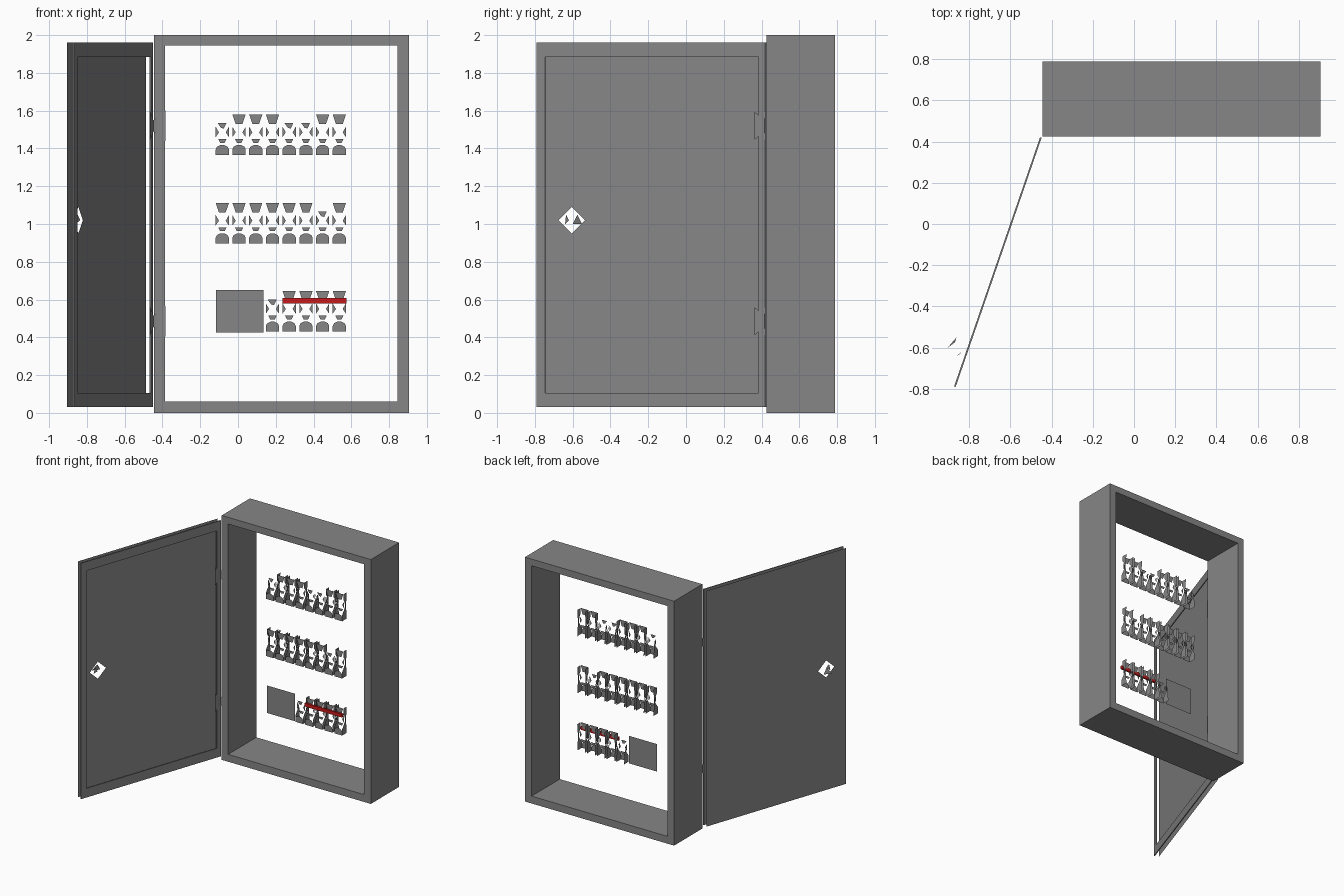
import bpy
from math import cos, sin, pi

cube = bpy.data.objects.get("Cube")
if cube:
    bpy.data.objects.remove(cube, do_unlink=True)


def material(name, colour):
    m = bpy.data.materials.new(name)
    m.use_nodes = True
    m.diffuse_color = colour
    m.node_tree.nodes["Principled BSDF"].inputs["Base Color"].default_value = colour
    return m


GREY = material("steel grey", (0.24, 0.24, 0.24, 1))
RED = material("busbar red", (0.6, 0.01, 0.01, 1))


def mesh(name, polys, mat=GREY, thickness=0):
    """One object from a list of polygons, each a list of points."""
    verts, faces = [], []
    for p in polys:
        faces.append(list(range(len(verts), len(verts) + len(p))))
        verts += p
    me = bpy.data.meshes.new(name)
    me.from_pydata(verts, [], faces)
    me.materials.append(mat)
    ob = bpy.data.objects.new(name, me)
    bpy.context.collection.objects.link(ob)
    if thickness:
        mod = ob.modifiers.new("thickness", "SOLIDIFY")
        mod.thickness = thickness
        mod.offset = 0
    return ob


def box(name, x0, x1, y0, y1, z0, z1, mat=GREY):
    bpy.ops.mesh.primitive_cube_add(size=1, location=((x0 + x1) / 2, (y0 + y1) / 2, (z0 + z1) / 2))
    ob = bpy.context.object
    ob.name = name
    ob.scale = (x1 - x0, y1 - y0, z1 - z0)
    ob.data.materials.append(mat)
    return ob


def rect(a0, a1, z0, z1):
    return [(a0, z0), (a1, z0), (a1, z1), (a0, z1)]


def ring(outer, inner):
    """Four mitred quads between two rectangles."""
    return [[outer[i], outer[(i + 1) % 4], inner[(i + 1) % 4], inner[i]] for i in range(4)]


# Cabinet: mitred frame extruded from front to back, open through the middle
FRONT, BACK = 0.425, 0.79
outer = rect(-0.445, 0.905, 0, 2)
inner = rect(-0.387, 0.845, 0.06, 1.945)
polys = []
for y in (FRONT, BACK):
    for q in ring(outer, inner):
        pts = [(x, y, z) for x, z in q]
        polys.append(pts if y == FRONT else pts[::-1])
for loop, flip in ((outer, False), (inner, True)):
    for i in range(4):
        (xa, za), (xb, zb) = loop[i], loop[(i + 1) % 4]
        q = [(xa, FRONT, za), (xa, BACK, za), (xb, BACK, zb), (xb, FRONT, zb)]
        polys.append(q[::-1] if flip else q)
mesh("cabinet_frame", polys)


# Open door: positions run along y, x follows the swing of the door
SLOPE = 0.345


def on_lip(y, z, out=0):
    return (-0.87 + (y + 0.79) * SLOPE + out, y, z)


def on_panel(y, z):
    return (-0.905 + (y + 0.778) * SLOPE, y, z)


# Outer sheet split at lock height to leave a diamond hole
lock_z = 1.02
y0, y1, z0, z1 = -0.778, 0.432, 0.03, 1.96
sheet = []
for edge, tip in ((z0, lock_z - 0.07), (z1, lock_z + 0.07)):
    p = [(y0, lock_z), (-0.675, lock_z), (-0.605, tip), (-0.535, lock_z),
         (y1, lock_z), (y1, edge), (y0, edge)]
    sheet.append([on_panel(*v) for v in p])
mesh("door_panel", sheet)

# Folded inner lip of the door
lip = ring(rect(-0.79, 0.42, 0.03, 1.96), rect(-0.745, 0.385, 0.105, 1.885))
mesh("door_lip", [[on_lip(*v) for v in q] for q in lip], thickness=0.008)

# Lock pieces showing in the hole
mesh("lock_knob", [[(-0.904, -0.6, 1.0), (-0.862, -0.55, 1.0), (-0.87, -0.575, 1.05)]])
mesh("lock_cam", [[(-0.86, -0.64, 1.0), (-0.835, -0.62, 1.02), (-0.85, -0.635, 1.05)]])

# Hinges: a tapered leaf on the frame and one on the door
for n, z in enumerate((0.485, 1.52)):
    frame_leaf = [(-0.385, 0.42, z - 0.08), (-0.385, 0.42, z + 0.08),
                  (-0.43, 0.418, z + 0.045), (-0.43, 0.418, z - 0.045)]
    link = [(-0.43, 0.418, z - 0.045), (-0.43, 0.418, z + 0.045),
            on_lip(0.415, z + 0.03, 0.006), on_lip(0.415, z - 0.03, 0.006)]
    door_leaf = [on_lip(0.415, z - 0.03, 0.006), on_lip(0.415, z + 0.03, 0.006),
                 on_lip(0.362, z + 0.075, 0.01), on_lip(0.362, z - 0.075, 0.01)]
    mesh(f"hinge_{n + 1}", [frame_leaf, link, door_leaf])


# Breakers: open shells with domed foot, tapered head and pinched side fins
FIN = [(0.59, 0), (0.53, 0), (0.53, 0.05), (0.56, 0.09), (0.57, 0.11), (0.56, 0.15),
       (0.545, 0.17), (0.545, 0.215), (0.59, 0.215), (0.58, 0.11)]
HALF = 0.035


def breaker(name, cx, z, full):
    foot = [(cx - HALF, 0.53, z), (cx + HALF, 0.53, z)]
    for i in range(6):
        a = pi * i / 5
        foot.append((cx + HALF * cos(a), 0.53, z + 0.03 + 0.024 * sin(a)))
    parts = [foot]
    if full:
        head = [(-HALF, 0.215), (HALF, 0.215), (0.018, 0.165), (-0.018, 0.165)]
    else:
        head = [(-0.025, 0.17), (0.022, 0.17), (0.008, 0.14), (-0.008, 0.145)]
    parts.append([(cx + x, 0.545, z + h) for x, h in head])
    # Remains of the toggle surround
    waist = [(-0.022, 0.085), (0.022, 0.085), (0.012, 0.065), (-0.012, 0.065)]
    parts.append([(cx + x, 0.56, z + h) for x, h in waist])
    for s in (-1, 1):
        parts.append([(cx + s * HALF, y, z + h) for y, h in (FIN if full else FIN[:6] + FIN[-1:])])
        parts.append([(cx + s * x, 0.555, z + h)
                      for x, h in ((HALF, 0.15), (0.018, 0.12), (HALF, 0.095))])
    mesh(name, parts)


ROWS = {"top": (1.365, range(8), (0, 4, 5)),
        "middle": (0.897, range(8), (6,)),
        "bottom": (0.43, range(3, 8), (3,))}
for row, (z, slots, short) in ROWS.items():
    for i in slots:
        breaker(f"{row}_breaker_{i + 1}", -0.083 + i * 0.0885, z, i not in short)

# Blank cover and red busbar on the bottom row
mesh("blank_cover", [[(x, 0.545, z) for x, z in rect(-0.117, 0.135, 0.425, 0.65)]])
box("busbar", 0.235, 0.575, 0.525, 0.54, 0.58, 0.608, RED)
